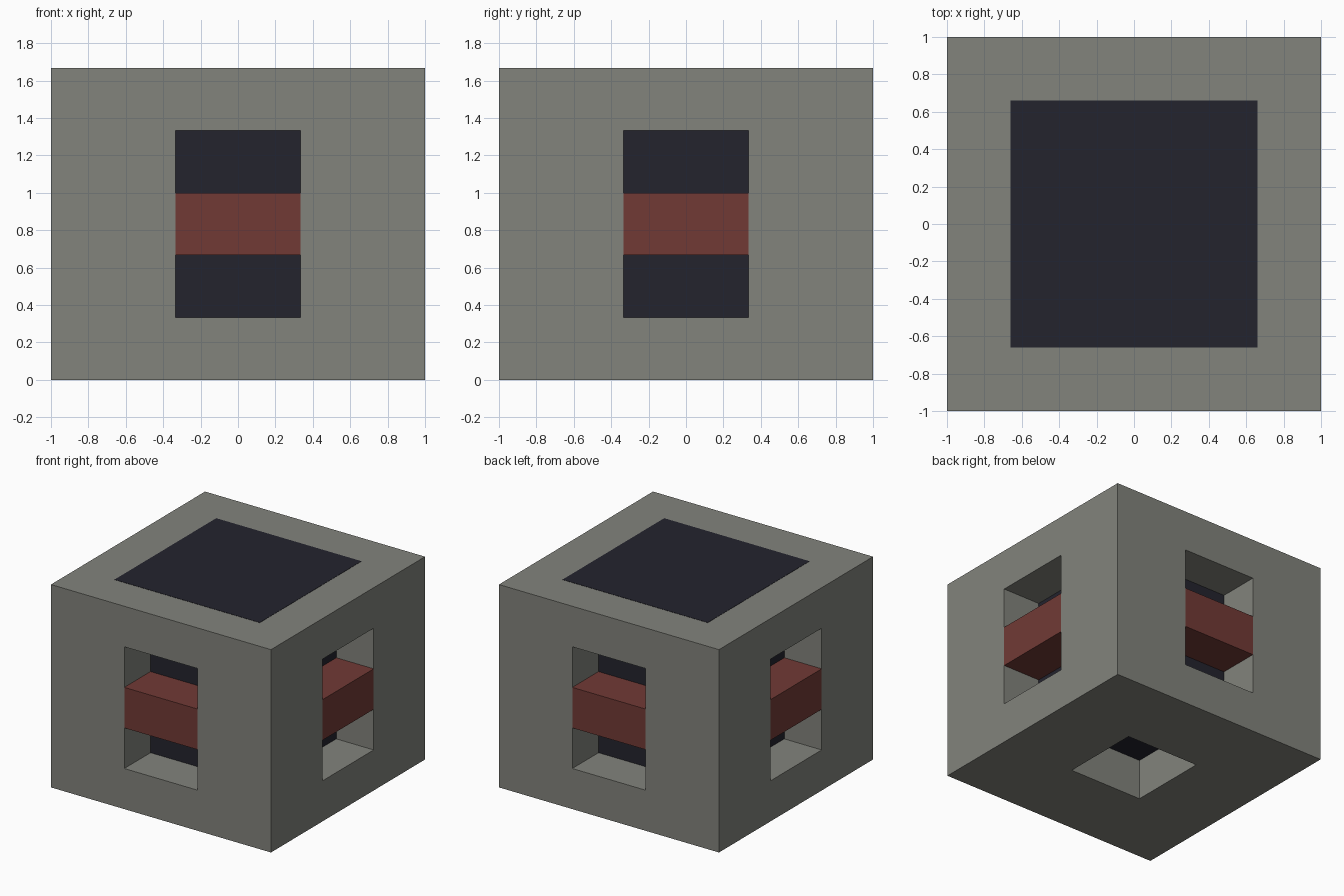
import bpy
import bmesh
from math import radians
from mathutils import Matrix, Vector

if "Cube" in bpy.data.objects:
    bpy.data.objects.remove(bpy.data.objects["Cube"], do_unlink=True)

U = 1 / 3              # module: the block is 6 x 6 x 5 modules
HEIGHT = 5 * U
CORE = 0.66            # half width of the inner core


def material(name, rgb):
    mat = bpy.data.materials.new(name)
    mat.use_nodes = True
    mat.diffuse_color = (*rgb, 1)
    mat.node_tree.nodes["Principled BSDF"].inputs["Base Color"].default_value = (*rgb, 1)
    return mat


def box(name, low, high, mat=None, turn=0):
    """Box between two corners, turned about the vertical axis."""
    low, high = Vector(low), Vector(high)
    bm = bmesh.new()
    bmesh.ops.create_cube(bm, size=1)
    bmesh.ops.scale(bm, vec=high - low, verts=bm.verts)
    bmesh.ops.translate(bm, vec=(low + high) / 2, verts=bm.verts)
    bmesh.ops.rotate(bm, matrix=Matrix.Rotation(radians(turn), 3, "Z"), verts=bm.verts)
    mesh = bpy.data.meshes.new(name)
    bm.to_mesh(mesh)
    bm.free()
    obj = bpy.data.objects.new(name, mesh)
    bpy.context.collection.objects.link(obj)
    if mat:
        mesh.materials.append(mat)
    return obj


def cut(target, cutter):
    """Subtract the cutter and discard it."""
    cutter.hide_render = True
    mod = target.modifiers.new("opening", "BOOLEAN")
    mod.operation = "DIFFERENCE"
    mod.solver = "EXACT"
    mod.object = cutter
    bpy.context.view_layer.objects.active = target
    bpy.ops.object.modifier_apply(modifier=mod.name)
    bpy.data.objects.remove(cutter, do_unlink=True)


stone = material("stone grey", (0.223, 0.227, 0.202))
red = material("brick red", (0.165, 0.042, 0.036))
dark = material("dark navy", (0.017, 0.017, 0.027))

# Stone casing: open cavity, a window through each wall, a hole in the floor
casing = box("casing", (-1, -1, 0), (1, 1, HEIGHT), stone)
cut(casing, box("cavity_cutter", (-CORE, -CORE, U), (CORE, CORE, 2)))
for turn in (0, 90):
    cut(casing, box("window_cutter", (-U, -1.2, U), (U, 1.2, 4 * U), turn=turn))
cut(casing, box("floor_cutter", (-U, -U, -0.2), (U, U, 1)))

# Dark core, just proud of the casing top
box("core", (-CORE, -CORE, U), (CORE, CORE, HEIGHT + 0.002), dark)

# Red crossbar in each window
for side, turn in (("front", 0), ("left", 90), ("back", 180), ("right", 270)):
    box(side + "_bar", (-U, -1, 2 * U), (U, -CORE, 3 * U), red, turn)
